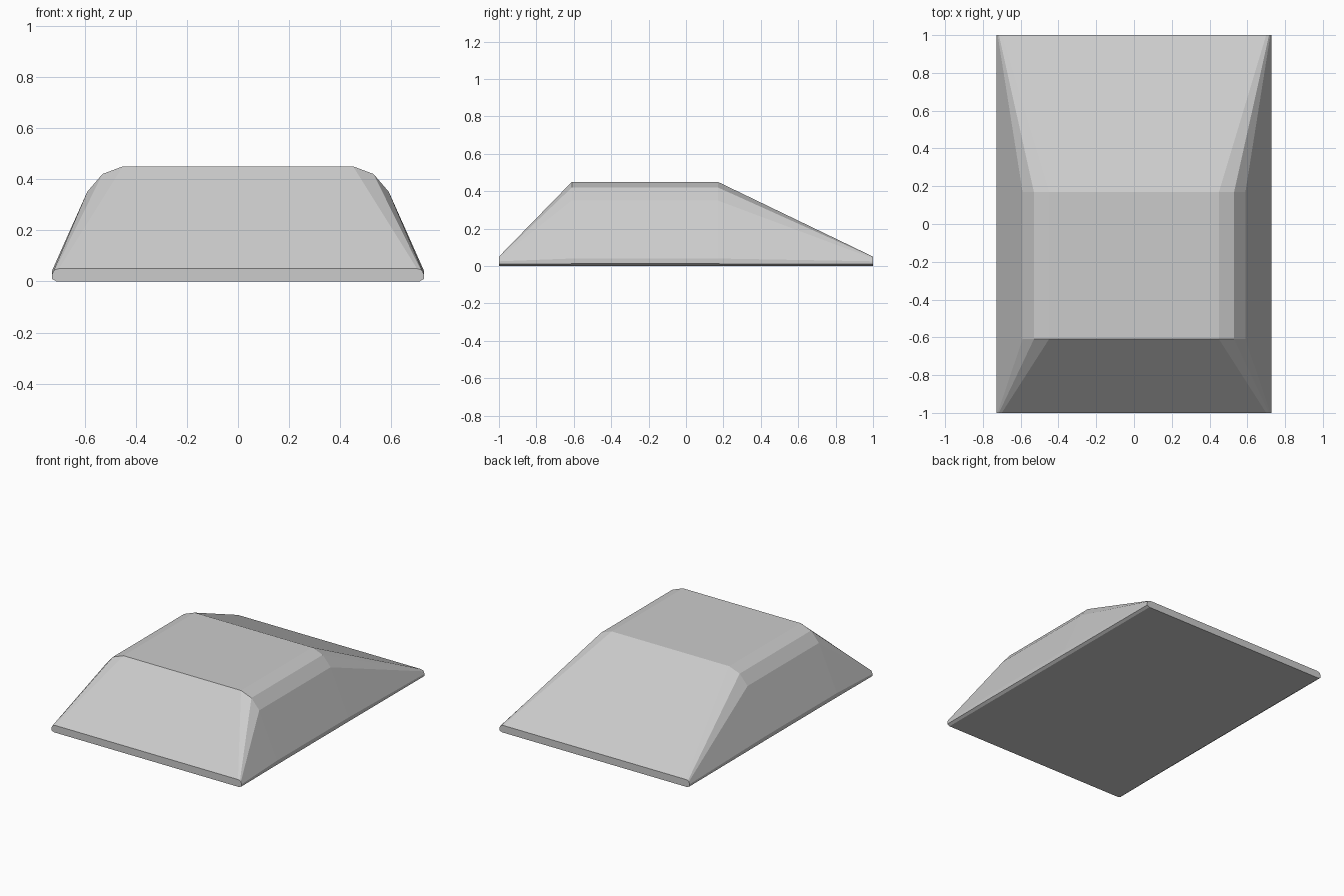
import bpy
import bmesh

cube = bpy.data.objects.get("Cube")
if cube:
    bpy.data.objects.remove(cube, do_unlink=True)

# Plain grey material
grey = bpy.data.materials.new("light_grey")
grey.use_nodes = True
colour = (0.6, 0.6, 0.6, 1)
grey.diffuse_color = colour
grey.node_tree.nodes["Principled BSDF"].inputs["Base Color"].default_value = colour

# Half cross-sections (x, z), from the underside to the roof
END = [(0.71, 0), (0.728, 0.01), (0.728, 0.025), (0.722, 0.04), (0.715, 0.046), (0.7, 0.05)]
MIDDLE = [(0.71, 0), (0.728, 0.012), (0.728, 0.04), (0.59, 0.35), (0.53, 0.42), (0.45, 0.45)]
STATIONS = [(-1, END), (-0.61, MIDDLE), (0.17, MIDDLE), (1, END)]


def ring(bm, y, half):
    outline = half + [(-x, z) for x, z in reversed(half)]
    return [bm.verts.new((x, y, z)) for x, z in outline]


# Loft the hull through the cross-sections and cap both ends
bm = bmesh.new()
rings = [ring(bm, y, half) for y, half in STATIONS]
for a, b in zip(rings, rings[1:]):
    for i in range(len(a)):
        j = (i + 1) % len(a)
        bm.faces.new((a[i], a[j], b[j], b[i]))
bm.faces.new(rings[0])
bm.faces.new(rings[-1])
bmesh.ops.recalc_face_normals(bm, faces=bm.faces)

mesh = bpy.data.meshes.new("sloped_hull")
bm.to_mesh(mesh)
bm.free()
mesh.materials.append(grey)
hull = bpy.data.objects.new("sloped_hull", mesh)
bpy.context.collection.objects.link(hull)
